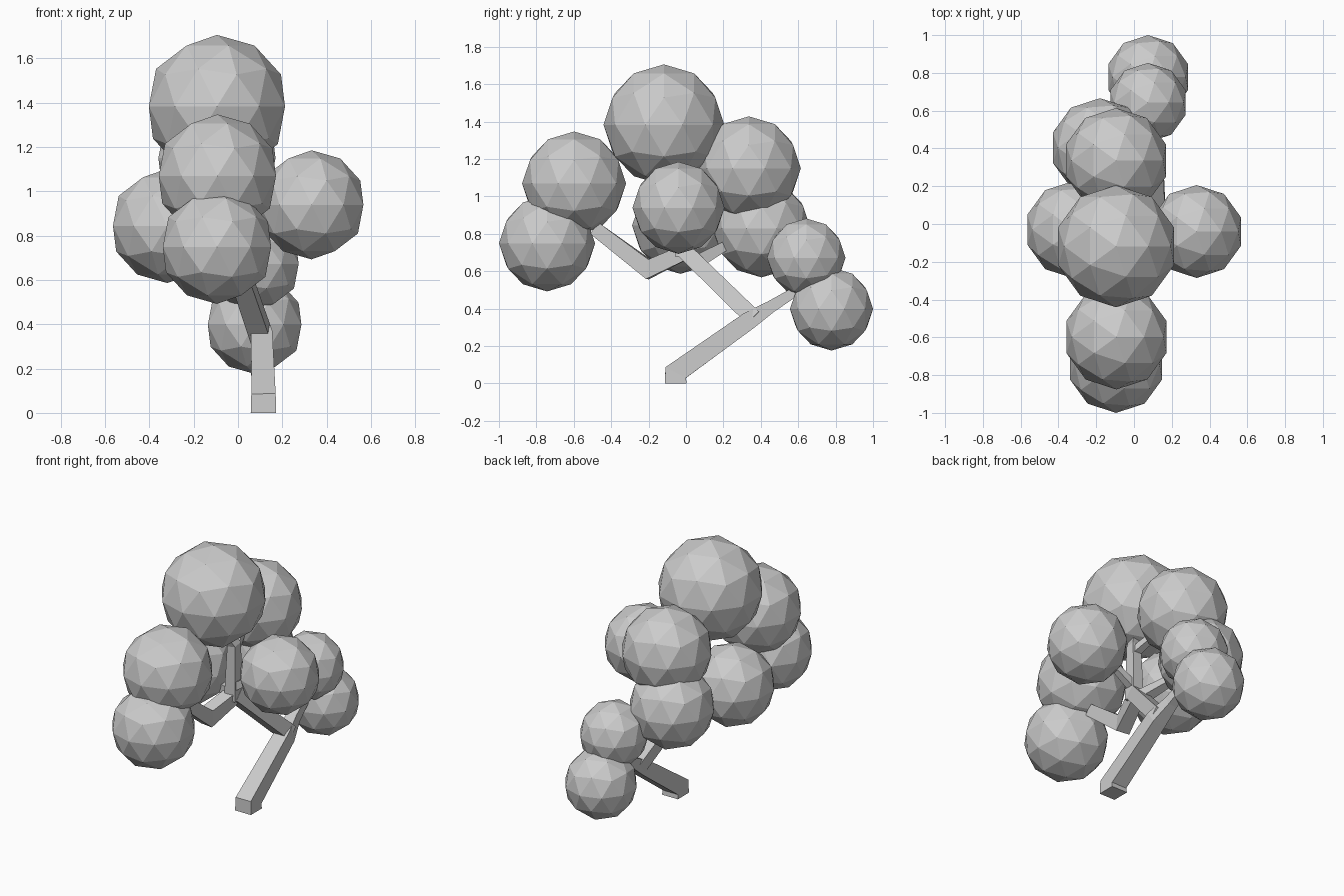
import bpy
import bmesh
from mathutils import Vector

if "Cube" in bpy.data.objects:
    bpy.data.objects.remove(bpy.data.objects["Cube"])


def limb(name, path):
    """Tapered four-sided branch through (x, y, z, width) stations, mitred at bends."""
    bm = bmesh.new()
    pts = [Vector(p[:3]) for p in path]
    rings = []
    for i, p in enumerate(pts):
        before = (p - pts[i - 1]).normalized() if i else None
        after = (pts[i + 1] - p).normalized() if i + 1 < len(pts) else None
        tan = ((before or after) + (after or before)).normalized()
        miter = 1 / max(0.6, tan.dot(before or after))
        ref = Vector((1, 0, 0)) if abs(tan.x) < 0.75 else Vector((0, 1, 0))
        side = (ref - tan * ref.dot(tan)).normalized()
        up = tan.cross(side)
        h = path[i][3] / 2
        rings.append([bm.verts.new(p + side * a * h + up * b * h * miter)
                      for a, b in ((-1, -1), (1, -1), (1, 1), (-1, 1))])
    for r0, r1 in zip(rings, rings[1:]):
        for k in range(4):
            n = (k + 1) % 4
            bm.faces.new((r0[k], r0[n], r1[n], r1[k]))
    bm.faces.new(rings[0][::-1])
    bm.faces.new(rings[-1])
    bmesh.ops.recalc_face_normals(bm, faces=bm.faces)
    mesh = bpy.data.meshes.new(name)
    bm.to_mesh(mesh)
    bm.free()
    bpy.context.collection.objects.link(bpy.data.objects.new(name, mesh))


def foliage(name, x, y, z, r):
    """Faceted leaf ball."""
    bpy.ops.mesh.primitive_ico_sphere_add(subdivisions=2, radius=r, location=(x, y, z))
    bpy.context.object.name = name


# Leaf balls
for name, *ball in (
    ("foliage_crown", -0.095, -0.118, 1.383, 0.323),
    ("foliage_front_upper", -0.093, -0.598, 1.069, 0.278),
    ("foliage_front_lower", -0.095, -0.743, 0.749, 0.257),
    ("foliage_right", 0.332, -0.04, 0.939, 0.246),
    ("foliage_left", -0.319, -0.03, 0.844, 0.258),
    ("foliage_back_upper", -0.095, 0.336, 1.15, 0.278),
    ("foliage_back_middle", -0.18, 0.404, 0.829, 0.262),
    ("foliage_low_upper", 0.074, 0.643, 0.672, 0.21),
    ("foliage_low_lower", 0.075, 0.778, 0.398, 0.222),
):
    foliage(name, *ball)

# Leaning trunk, running on into the low back branch
limb("trunk_lower", [(0.115, -0.055, 0, 0.115), (0.115, -0.055, 0.058, 0.11),
                     (0.107, 0.335, 0.335, 0.095), (0.09, 0.45, 0.408, 0.065),
                     (0.075, 0.68, 0.55, 0.04)])
# Trunk doubling back to the main fork
limb("trunk_upper", [(0.105, 0.365, 0.345, 0.092), (-0.02, -0.01, 0.71, 0.085)])
# Upright branch and its fork to the top balls
limb("branch_upright", [(-0.02, -0.02, 0.68, 0.08), (-0.015, -0.02, 1.04, 0.06),
                        (-0.07, -0.08, 1.17, 0.04)])
limb("branch_back_upper", [(-0.015, -0.02, 1.0, 0.05), (-0.07, 0.18, 1.1, 0.035)])
# Elbowed front branch
limb("branch_front", [(-0.02, 0.01, 0.71, 0.08), (-0.085, -0.2, 0.61, 0.09),
                      (-0.09, -0.49, 0.83, 0.075)])
# Short side branches
limb("branch_left", [(-0.02, -0.01, 0.7, 0.07), (-0.2, -0.03, 0.79, 0.04)])
limb("branch_back_middle", [(0.0, 0.06, 0.65, 0.07), (-0.14, 0.27, 0.77, 0.04)])
limb("branch_right", [(-0.015, -0.02, 0.76, 0.05), (0.2, -0.03, 0.9, 0.035)])
